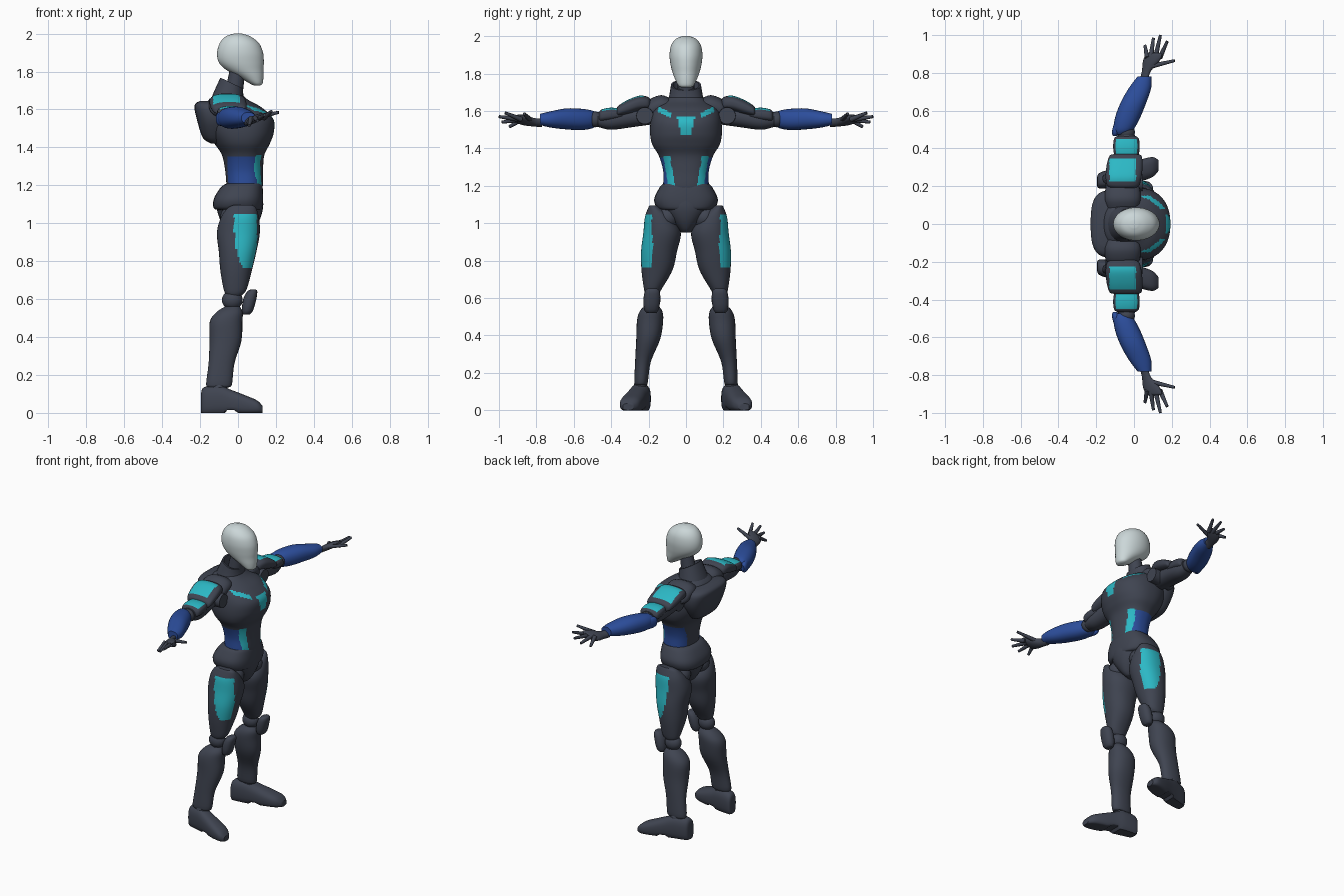
import bpy, bmesh, math
from mathutils import Vector

if "Cube" in bpy.data.objects:
    bpy.data.objects.remove(bpy.data.objects["Cube"], do_unlink=True)


def make_material(name, rgb):
    mat = bpy.data.materials.new(name)
    mat.use_nodes = True
    mat.diffuse_color = (*rgb, 1)
    mat.node_tree.nodes["Principled BSDF"].inputs["Base Color"].default_value = (*rgb, 1)
    return mat


SLATE = make_material("slate armour", (.05, .058, .082))
TEAL = make_material("teal panel", (.025, .48, .56))
BLUE = make_material("royal blue", (.025, .075, .33))
WHITE = make_material("pale helmet", (.6, .68, .69))


def finish(name, bm, mats, paint=None, side=1):
    """Turn a bmesh into a shaded object; paint(centre, normal) picks a material slot."""
    bmesh.ops.recalc_face_normals(bm, faces=bm.faces)
    bm.normal_update()
    if paint:
        flip = Vector((1, side, 1))
        for face in bm.faces:
            face.material_index = paint(face.calc_center_median() * flip, face.normal * flip)
    mesh = bpy.data.meshes.new(name)
    bm.to_mesh(mesh)
    bm.free()
    for mat in mats:
        mesh.materials.append(mat)
    obj = bpy.data.objects.new(name, mesh)
    bpy.context.collection.objects.link(obj)
    bpy.ops.object.select_all(action='DESELECT')
    obj.select_set(True)
    bpy.context.view_layer.objects.active = obj
    bpy.ops.object.shade_smooth_by_angle(angle=math.radians(40))
    return obj


def smooth_sections(sections, steps):
    """Catmull-Rom interpolation through the key sections."""
    keys = [Vector(s) for s in sections]
    last = len(keys) - 1
    rings = []
    for i in range(last):
        a, b, c, d = keys[max(i - 1, 0)], keys[i], keys[i + 1], keys[min(i + 2, last)]
        for k in range(steps):
            t = k / steps
            rings.append(b + (c - a) * (t / 2) + (a * 2 - b * 5 + c * 4 - d) * (t * t / 2)
                         + (b * 3 - a - c * 3 + d) * (t ** 3 / 2))
    return rings + [keys[-1]]


def loft(name, axis, sections, mats, side=1, n=28, steps=4, power=2.2, paint=None, warp=None):
    """Sections are (position on axis, centre a, centre b, radius a, radius b)."""
    bm = bmesh.new()
    rings = []
    for t, ca, cb, ra, rb in smooth_sections(sections, steps):
        ring = []
        for k in range(n):
            ang = math.tau * k / n
            c, s = math.cos(ang), math.sin(ang)
            a = ca + ra * math.copysign(abs(c) ** (2 / power), c)
            b = cb + rb * math.copysign(abs(s) ** (2 / power), s)
            x, y, z = {'x': (t, a, b), 'y': (a, t, b), 'z': (a, b, t)}[axis]
            if warp:
                x, y, z = warp(x, y, z)
            ring.append(bm.verts.new((x, y * side, z)))
        rings.append(ring)
    for low, high in zip(rings, rings[1:]):
        for k in range(n):
            j = (k + 1) % n
            bm.faces.new((low[k], low[j], high[j], high[k]))
    bm.faces.new(rings[0])
    bm.faces.new(rings[-1])
    return finish(name, bm, mats, paint, side)


def rod(name, start, end, r1, r2, side=1, n=16):
    """Tapered cylinder between two points."""
    start, end = Vector(start), Vector(end)
    start.y *= side
    end.y *= side
    bm = bmesh.new()
    bmesh.ops.create_cone(bm, cap_ends=True, segments=n, radius1=r1, radius2=r2,
                          depth=(end - start).length)
    turn = (end - start).to_track_quat('Z', 'Y').to_matrix().to_4x4()
    turn.translation = (start + end) / 2
    bm.transform(turn)
    return finish(name, bm, [SLATE])


def ball(name, centre, size, side=1):
    bm = bmesh.new()
    bmesh.ops.create_uvsphere(bm, u_segments=24, v_segments=14, radius=1)
    for v in bm.verts:
        v.co = Vector(centre) + v.co * Vector(size)
        v.co.y *= side
    return finish(name, bm, [SLATE])


# Paint rules
def torso_paint(c, n):
    y = abs(c.y)
    if n.x > .1 and 1.15 < c.z < 1.36 and abs(y - .068 - (c.z - 1.15) * .17) < .018:
        return 1
    if -.055 < c.x < .1 and 1.19 < c.z < 1.35 and abs(n.y) > .4:
        return 2
    if n.x > 0 and 1.47 < c.z < 1.57 and y < .025 + (c.z - 1.47) * .22:
        return 1
    if n.x > 0 and .08 < y < .15 and abs(c.z - 1.575 - (y - .08) * .5) < .014:
        return 1
    return 0


def thigh_paint(c, n):
    trim = max(0, .9 - c.z) * .3
    return int(n.y > .25 and .76 < c.z < 1.05 and -.02 + trim < c.x < .1 - trim / 2)


def shoulder_paint(c, n):
    return int(n.z > .35 and .225 < c.y < .345 and -.13 < c.x < .01)


def arm_pad_paint(c, n):
    return int(n.z > .3 and .365 < c.y < .45 and abs(c.x + .04) < .056)


# Head and neck
loft("head", 'z', [(1.725, .1, 0, .012, .02), (1.735, .097, 0, .032, .04), (1.77, .07, 0, .064, .058),
                   (1.81, .035, 0, .099, .073), (1.85, .017, 0, .119, .083), (1.9, .011, 0, .121, .088),
                   (1.95, .007, 0, .103, .08), (1.985, 0, 0, .065, .055), (2, 0, 0, .02, .02)],
     [WHITE], n=40, power=2)
rod("neck", (-.03, 0, 1.64), (0, 0, 1.82), .05, .04)
loft("collar", 'z', [(1.62, -.055, 0, .1, .11), (1.68, -.05, 0, .078, .09), (1.74, -.033, 0, .06, .08),
                     (1.74, -.033, 0, .052, .07), (1.67, -.04, 0, .045, .06)],
     [SLATE], steps=1, warp=lambda x, y, z: (x, y, z - max(0, z - 1.66) * 6 * (x + .035)))

# Torso
loft("torso", 'z', [(1.14, .03, 0, .09, .12), (1.2, .035, 0, .096, .122), (1.28, .032, 0, .1, .122),
                    (1.36, .027, 0, .112, .145), (1.42, .022, 0, .146, .18), (1.48, .015, 0, .174, .192),
                    (1.55, .003, 0, .183, .188), (1.61, -.025, 0, .15, .17), (1.65, -.05, 0, .105, .12),
                    (1.68, -.05, 0, .07, .08)],
     [SLATE, TEAL, BLUE], n=112, steps=9, power=2.3, paint=torso_paint)
loft("upper_back", 'z', [(1.42, -.11, 0, .03, .08), (1.45, -.12, 0, .065, .12), (1.54, -.125, 0, .09, .17),
                         (1.62, -.135, 0, .095, .17), (1.645, -.13, 0, .07, .12)],
     [SLATE], power=2.8)

# Pelvis
loft("belt", 'z', [(1.07, .005, 0, .105, .12), (1.08, 0, 0, .128, .155), (1.13, .003, 0, .13, .17),
                   (1.19, .02, 0, .11, .142), (1.21, .033, 0, .092, .125)], [SLATE], power=2.6)
loft("crotch", 'z', [(.95, .01, 0, .05, .025), (.97, .01, 0, .075, .042), (1.02, .01, 0, .105, .085),
                     (1.08, .01, 0, .122, .125), (1.14, .01, 0, .122, .13)], [SLATE])

for side, label in ((1, "left_"), (-1, "right_")):
    # Leg
    ball(label + "hip_joint", (.005, .1, 1.03), (.1, .075, .075), side)
    loft(label + "thigh", 'z', [(.62, -.02, .18, .04, .035), (.65, -.015, .177, .06, .048),
                                (.75, -.01, .155, .083, .083), (.85, -.002, .144, .099, .096),
                                (.95, .002, .128, .113, .1), (1.03, .01, .145, .1, .075),
                                (1.08, .02, .168, .075, .035), (1.095, .025, .175, .05, .02)],
         [SLATE, TEAL], side, n=56, steps=7, paint=thigh_paint)
    ball(label + "knee_joint", (-.03, .18, .595), (.055, .045, .05), side)
    loft(label + "knee_pad", 'z', [(.52, .045, .185, .018, .025), (.54, .05, .185, .03, .04),
                                   (.6, .062, .182, .035, .045), (.64, .075, .18, .027, .038),
                                   (.65, .08, .18, .015, .025)], [SLATE], side, n=16, steps=2)
    loft(label + "shin", 'z', [(.135, -.1, .24, .05, .026), (.15, -.1, .24, .068, .036),
                               (.26, -.087, .23, .068, .042), (.38, -.066, .202, .084, .064),
                               (.48, -.063, .192, .086, .07), (.53, -.045, .187, .07, .06),
                               (.56, -.03, .183, .04, .035)], [SLATE], side)
    ball(label + "ankle", (-.1, .245, .125), (.045, .035, .045), side)
    loft(label + "foot", 'x', [(-.195, .225, .05, .025, .05), (-.18, .23, .06, .042, .075),
                               (-.1, .245, .065, .052, .08), (-.04, .262, .055, .054, .068),
                               (.04, .285, .04, .058, .052), (.1, .302, .03, .052, .036),
                               (.13, .31, .018, .028, .018)],
         [SLATE], side, power=2.6, warp=lambda x, y, z: (x, y, max(z, .015 if -.06 < x < -.02 else 0)))

    # Shoulder and upper arm
    loft(label + "shoulder_yoke", 'y', [(.07, -.06, 1.62, .08, .04), (.13, -.06, 1.63, .095, .055),
                                        (.19, -.06, 1.61, .09, .055), (.21, -.06, 1.6, .07, .04)],
         [SLATE], side)
    rod(label + "shoulder_joint", (-.11, .22, 1.575), (.045, .22, 1.575), .05, .045, side, 24)
    loft(label + "upper_arm", 'y', [(.17, -.05, 1.575, .055, .045), (.28, -.05, 1.57, .064, .055),
                                    (.4, -.04, 1.553, .06, .053), (.47, -.04, 1.555, .045, .04)],
         [SLATE], side)
    loft(label + "shoulder_pad", 'y', [(.19, -.055, 1.635, .06, .025), (.205, -.058, 1.64, .085, .036),
                                       (.25, -.055, 1.64, .095, .042), (.31, -.05, 1.62, .095, .04),
                                       (.36, -.045, 1.6, .085, .03), (.37, -.045, 1.595, .06, .02)],
         [SLATE, TEAL], side, n=64, steps=6, power=2.6, paint=shoulder_paint)
    loft(label + "arm_pad", 'y', [(.34, -.04, 1.585, .06, .026), (.4, -.04, 1.582, .07, .036),
                                  (.45, -.04, 1.575, .066, .034), (.465, -.04, 1.57, .05, .024)],
         [SLATE, TEAL], side, n=64, steps=7, power=2.6, paint=arm_pad_paint)
    ball(label + "elbow", (-.04, .485, 1.555), (.045, .04, .042), side)

    # Forearm and hand
    loft(label + "forearm", 'y', [(.475, -.065, 1.555, .03, .03), (.5, -.055, 1.555, .052, .047),
                                  (.56, -.035, 1.555, .066, .057), (.64, -.004, 1.558, .068, .056),
                                  (.72, .032, 1.555, .059, .044), (.78, .055, 1.555, .037, .03)],
         [BLUE], side)
    loft(label + "elbow_guard", 'y', [(.465, -.1, 1.55, .01, .02), (.49, -.095, 1.55, .022, .036),
                                      (.56, -.075, 1.55, .02, .035), (.6, -.06, 1.55, .01, .02)],
         [BLUE], side, n=16)
    loft(label + "palm", 'y', [(.77, .054, 1.555, .022, .02), (.81, .066, 1.553, .024, .02),
                               (.86, .09, 1.554, .043, .021), (.895, .105, 1.555, .045, .016),
                               (.905, .106, 1.555, .035, .01)], [SLATE], side, n=16,
         warp=lambda x, y, z: (x, y, z + (x - .1) * .4))
    fingers = {"little": ((.07, .88), (.058, .945), 1.515), "ring": ((.09, .89), (.103, .985), 1.54),
               "middle": ((.115, .89), (.14, 1), 1.57), "index": ((.137, .88), (.176, .967), 1.59),
               "thumb": ((.09, .835), (.215, .865), 1.585)}
    for finger, (base, tip, height) in fingers.items():
        rod(label + finger + "_finger", (*base, 1.555), (*tip, height), .014, .008, side, 10)
